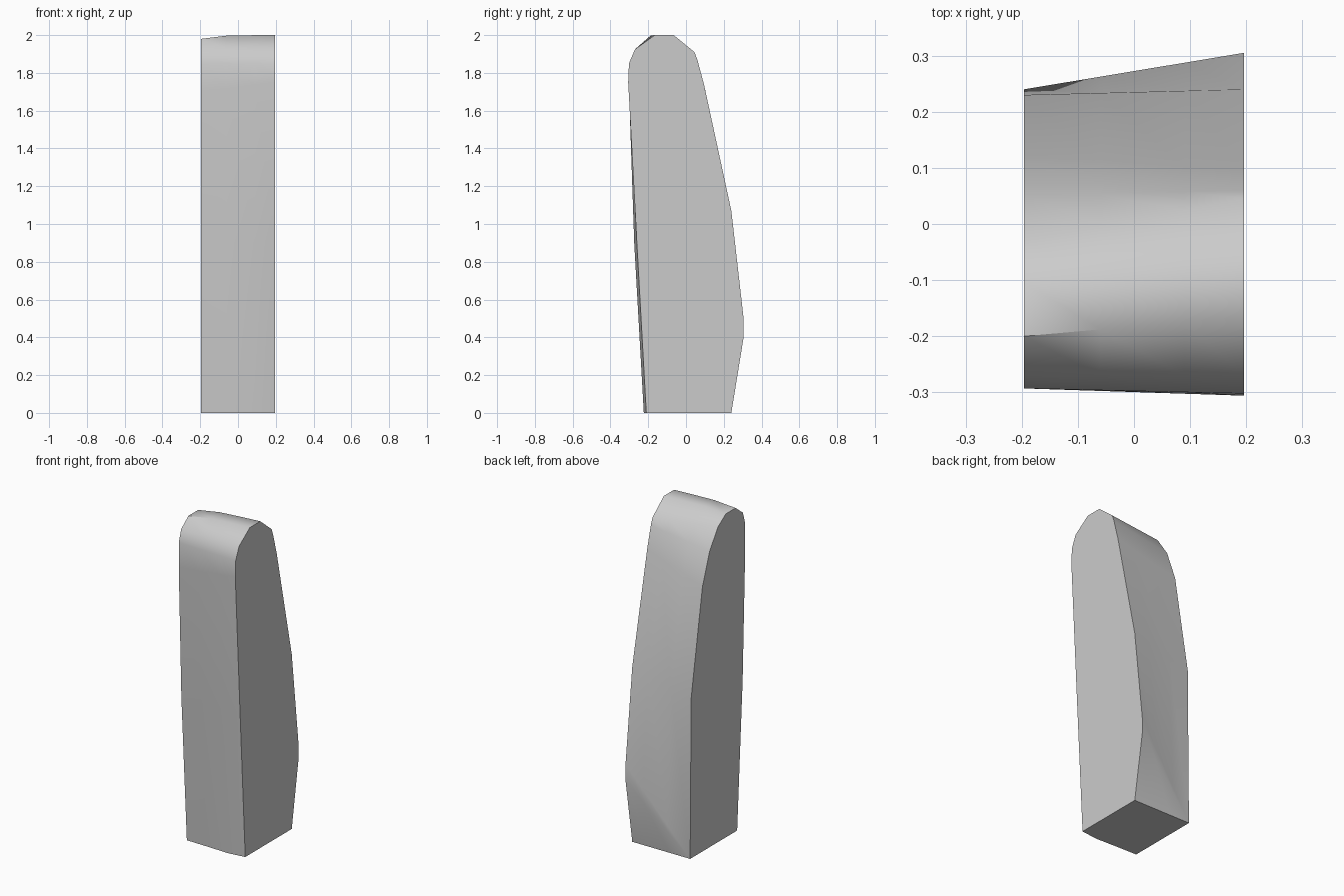
import bpy
import bmesh
import math
from mathutils import Vector

cube = bpy.data.objects.get("Cube")
if cube:
    bpy.data.objects.remove(cube, do_unlink=True)

# Plain grey material
grey = bpy.data.materials.new("light_grey")
grey.use_nodes = True
colour = (0.6, 0.6, 0.6, 1.0)
grey.diffuse_color = colour
grey.node_tree.nodes["Principled BSDF"].inputs["Base Color"].default_value = colour

# Matching side outlines (y, z): up the back, over the crown, down the front
left_outline = [(.24, 0), (.305, .4), (.305, .5), (.24, 1.07), (.095, 1.74),
                (.06, 1.87), (.045, 1.91), (-.065, 2), (-.165, 2),
                (-.27, 1.925), (-.302, 1.85), (-.306, 1.75), (-.26, .9), (-.21, 0)]
right_outline = [(.24, 0), (.24, 0), (.24, 0), (.23, .98), (.121, 1.62),
                 (.052, 1.81), (-.03, 1.93), (-.105, 1.98), (-.2, 1.98),
                 (-.27, 1.925), (-.293, 1.85), (-.293, 1.7), (-.268, .9), (-.215, 0)]
half_width = 0.196

# Cross-sections: x, forward bulge of the lower front, lift of the crown
sections = [(-half_width, 0, 0), (-.06, .005, .01),
            (.09, .012, .005), (half_width, 0, 0)]


def make_ring(bm, x, bulge, lift):
    t = (x + half_width) / (2 * half_width)
    ring = []
    for a, b in zip(right_outline, left_outline):
        y, z = Vector(a).lerp(Vector(b), t)
        if y < -.2 and z < 1.2:
            y -= bulge
        if z > 1.95:
            z += lift
        ring.append(bm.verts.new((x, y, z)))
    return ring


# Loft the tapered slab between its two side caps
bm = bmesh.new()
rings = [make_ring(bm, *s) for s in sections]
for r0, r1 in zip(rings, rings[1:]):
    for i in range(len(r0)):
        j = (i + 1) % len(r0)
        bm.faces.new((r0[i], r0[j], r1[j], r1[i]))
bm.faces.new(rings[0])
bm.faces.new(rings[-1][::-1])
bmesh.ops.remove_doubles(bm, verts=bm.verts[:], dist=1e-5)
bmesh.ops.recalc_face_normals(bm, faces=bm.faces[:])

mesh = bpy.data.meshes.new("tapered_slab")
bm.to_mesh(mesh)
bm.free()
mesh.materials.append(grey)
slab = bpy.data.objects.new("tapered_slab", mesh)
bpy.context.collection.objects.link(slab)

# Smooth the wrapped surface, keep the side and base edges crisp
bpy.ops.object.select_all(action='DESELECT')
slab.select_set(True)
bpy.context.view_layer.objects.active = slab
bpy.ops.object.shade_smooth_by_angle(angle=math.radians(40))
